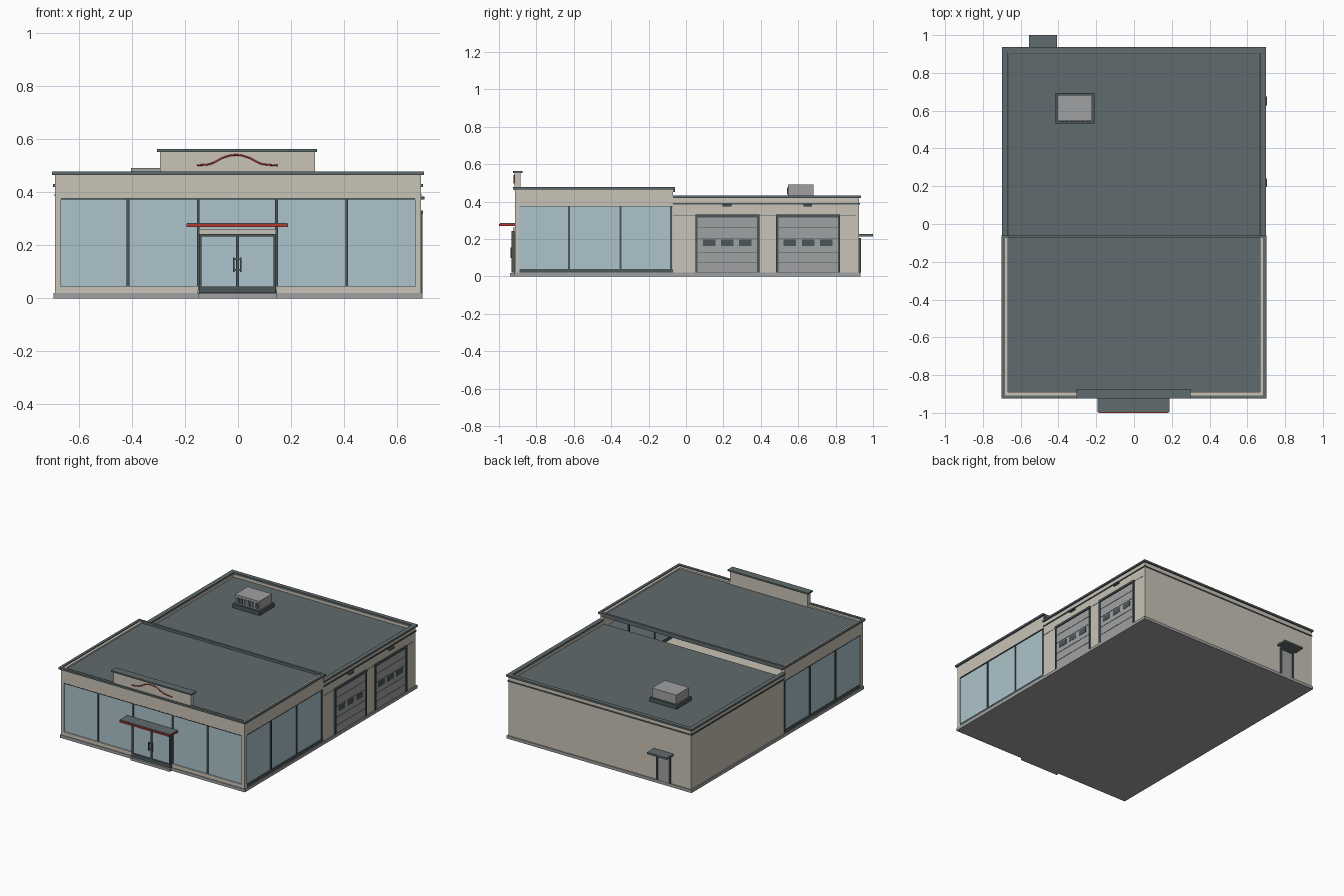
import bpy, bmesh, math
from mathutils import Vector


def material(name, rgb):
    m = bpy.data.materials.new(name)
    lin = [(c / 255 / 12.92) if c < 10 else ((c / 255 + 0.055) / 1.055) ** 2.4 for c in rgb]
    m.diffuse_color = (*lin, 1)
    return m


WALL = material("warm beige", (201, 195, 182))
GLASS = material("pale blue glass", (172, 196, 204))
SLATE = material("slate roof", (96, 107, 109))
DARK = material("dark frame", (76, 87, 89))
GREY = material("light grey", (160, 161, 162))
RED = material("red", (178, 58, 46))


def boxes(name, mat, spans):
    """One object made of boxes given as (x0, x1, y0, y1, z0, z1)."""
    bm = bmesh.new()
    for x0, x1, y0, y1, z0, z1 in spans:
        vs = bmesh.ops.create_cube(bm, size=1)["verts"]
        for v in vs:
            v.co = Vector((x0 if v.co.x < 0 else x1,
                           y0 if v.co.y < 0 else y1,
                           z0 if v.co.z < 0 else z1))
    me = bpy.data.meshes.new(name)
    bm.to_mesh(me)
    bm.free()
    me.materials.append(mat)
    ob = bpy.data.objects.new(name, me)
    bpy.context.collection.objects.link(ob)
    return ob


def both(spans):
    """Repeat boxes mirrored across x = 0."""
    return spans + [(-b, -a, *r) for a, b, *r in spans]


def ring(x, y0, y1, w, z0, z1, rear=True):
    """Boxes forming a rectangular rim of width w."""
    out = both([(x - w, x, y0, y1, z0, z1)]) + [(w - x, x - w, y0, y0 + w, z0, z1)]
    if rear:
        out.append((w - x, x - w, y1 - w, y1, z0, z1))
    return out


FX, FY, MID, BY = 0.69, -0.915, -0.07, 0.93   # half width, front, split and back

# Foundation and entrance step
boxes("foundation", GREY, [(-0.695, 0.695, -0.92, BY + 0.003, 0, 0.02)])
boxes("entrance_step", GREY, [(-0.15, 0.145, -0.94, -0.92, 0, 0.018)])
boxes("showroom_floor", WALL, [(-0.67, 0.67, -0.89, MID, 0.02, 0.022)])

# Showroom walls: fascia, corner posts and front sills
boxes("showroom_fascia", WALL,
      both([(0.667, FX, FY, MID, 0.377, 0.472)]) + [(-0.667, 0.667, FY, FY + 0.025, 0.377, 0.472)])
boxes("corner_posts", WALL, both([(0.667, FX, FY, -0.89, 0.02, 0.377)]))
boxes("front_sills", WALL, [(-0.667, -0.15, FY, -0.895, 0.02, 0.045),
                            (0.145, 0.667, FY, -0.895, 0.02, 0.045)])
boxes("side_sills", DARK, both([(0.672, 0.69, -0.89, MID, 0.02, 0.04)]))

# Showroom glazing
boxes("front_glass", GLASS, [(-0.667, -0.15, -0.908, -0.9, 0.045, 0.377),
                             (0.145, 0.667, -0.908, -0.9, 0.045, 0.377),
                             (-0.15, 0.145, -0.908, -0.9, 0.26, 0.377)])
boxes("side_glass", GLASS, both([(0.675, 0.684, -0.89, MID, 0.04, 0.377)]))
boxes("front_mullions", DARK,
      [(x - 0.005, x + 0.005, -0.914, -0.895, 0.03, 0.377) for x in (-0.415, -0.15, 0.145, 0.41)])
boxes("side_mullions", DARK,
      both([(0.67, 0.689, y - 0.006, y + 0.006, 0.03, 0.377) for y in (-0.625, -0.35, -0.08)]))
boxes("window_head_trim", DARK, both([(0.67, 0.691, -0.89, MID, 0.373, 0.378)])
      + [(-0.667, 0.667, -0.916, -0.895, 0.373, 0.378)])

# Showroom roof and its cap, open above the lower roof behind
boxes("showroom_roof", SLATE, [(-0.67, 0.67, -0.89, -0.06, 0.452, 0.462)])
boxes("showroom_cap", SLATE, ring(0.702, -0.925, -0.06, 0.018, 0.465, 0.478, False)
      + [(-0.684, 0.684, -0.075, -0.06, 0.452, 0.478)])

# Raised panel above the entrance
boxes("raised_panel", WALL, [(-0.294, 0.29, -0.918, -0.884, 0.46, 0.554)])
boxes("raised_panel_cap", SLATE, [(-0.305, 0.298, -0.925, -0.873, 0.553, 0.563)])

# Curved red trim on the raised panel
cu = bpy.data.curves.new("curved_trim", "CURVE")
cu.dimensions = "3D"
cu.bevel_depth = 0.0035
cu.bevel_resolution = 1
cu.resolution_u = 5
sp = cu.splines.new("BEZIER")
path = [(-0.155, 0.502), (-0.105, 0.507), (-0.05, 0.533), (-0.005, 0.541),
        (0.04, 0.531), (0.085, 0.509), (0.15, 0.501)]
sp.bezier_points.add(len(path) - 1)
for p, (x, z) in zip(sp.bezier_points, path):
    p.co = (x, -0.919, z)
    p.handle_left_type = p.handle_right_type = "AUTO"
cu.materials.append(RED)
bpy.context.collection.objects.link(bpy.data.objects.new("curved_trim", cu))

# Entrance: canopy, frame, two glass doors and handles
boxes("entrance_canopy", SLATE, [(-0.192, 0.187, -0.995, FY, 0.272, 0.285)])
boxes("canopy_red_edge", RED, [(-0.188, 0.183, -1.0, -0.994, 0.27, 0.281)]
      + [(a, a + 0.004, -0.994, FY, 0.27, 0.281) for a in (-0.194, 0.185)])
boxes("entrance_header", WALL, [(-0.148, 0.143, -0.925, -0.895, 0.243, 0.262)])
frame = [(-0.148, -0.138, -0.932, -0.9, 0.02, 0.243), (0.133, 0.143, -0.932, -0.9, 0.02, 0.243),
         (-0.138, 0.133, -0.932, -0.9, 0.234, 0.243), (-0.008, 0.003, -0.93, -0.9, 0.02, 0.234),
         (-0.138, 0.133, -0.93, -0.9, 0.02, 0.045)]
boxes("entrance_frame", DARK, frame)
boxes("entrance_door_glass", GLASS, [(-0.138, 0.133, -0.922, -0.912, 0.045, 0.234)])
boxes("door_handles", DARK, [(x - 0.003, x + 0.003, -0.938, -0.93, 0.1, 0.155)
                             for x in (-0.016, 0.011)]
      + [(min(x, e), max(x, e), -0.933, -0.926, z, z + 0.005)
         for x, e in ((-0.016, -0.005), (0.011, 0.0)) for z in (0.105, 0.145)])

# Workshop walls and parapet
boxes("workshop_walls", WALL, both([(0.665, 0.687, MID, BY - 0.004, 0.02, 0.422)])
      + [(-0.665, 0.665, 0.903, BY - 0.004, 0.02, 0.422)])
boxes("partition_wall", WALL, [(-0.665, 0.665, MID, MID + 0.01, 0.02, 0.395)])
boxes("workshop_roof", SLATE, [(-0.665, 0.665, MID, 0.905, 0.393, 0.403)])
boxes("workshop_cap", SLATE, both([(0.668, 0.698, MID, BY + 0.006, 0.42, 0.432)])
      + [(-0.668, 0.668, 0.908, BY + 0.006, 0.42, 0.432)])
boxes("parapet_band", DARK, both([(0.68, 0.692, MID, BY, 0.386, 0.394)])
      + [(-0.68, 0.68, 0.92, BY, 0.386, 0.394)])

# Garage doors on the right side
for i, y0 in enumerate((0.05, 0.482), 1):
    y1 = y0 + 0.342
    boxes(f"garage_frame_{i}", DARK, [(0.68, 0.696, y0, y0 + 0.012, 0.02, 0.33),
                                      (0.68, 0.696, y1 - 0.012, y1, 0.02, 0.33),
                                      (0.68, 0.697, y0, y1, 0.318, 0.332)])
    rows = [0.022, 0.075, 0.13, 0.205, 0.262, 0.318]
    boxes(f"garage_panels_{i}", GREY, [(0.68, 0.691, y0 + 0.012, y1 - 0.012, a + 0.0015, b - 0.0015)
                                       for a, b in zip(rows, rows[1:])])
    boxes(f"panel_gaps_{i}", DARK, [(0.68, 0.689, y0 + 0.012, y1 - 0.012, 0.02, 0.32)])
    boxes(f"garage_windows_{i}", DARK, [(0.688, 0.693, y0 + d, y0 + d + 0.067, 0.163, 0.197)
                                        for d in (0.04, 0.137, 0.234)])
    # Wall lamp above each door
    boxes(f"wall_lamp_{i}", DARK, [(0.685, 0.704, y0 + 0.145, y0 + 0.192, 0.373, 0.384)])
boxes("wall_seam", DARK, [(0.685, 0.688, a, b, 0.324, 0.327)
                          for a, b in ((MID, 0.05), (0.392, 0.482), (0.824, 0.905))])

# Back door and its canopy
boxes("back_door", GREY, [(-0.525, -0.44, 0.92, 0.931, 0.02, 0.195)])
boxes("back_door_frame", DARK, [(-0.535, -0.525, 0.92, 0.935, 0.02, 0.205),
                                (-0.44, -0.43, 0.92, 0.935, 0.02, 0.205),
                                (-0.525, -0.44, 0.92, 0.935, 0.195, 0.205)])
boxes("back_canopy", SLATE, [(-0.556, -0.407, 0.92, 1.0, 0.214, 0.226)])

# Rooftop air unit on a dark curb, louvres on its front
boxes("air_unit_curb", DARK, [(-0.416, -0.21, 0.533, 0.694, 0.4, 0.43)])
boxes("air_unit", GREY, [(-0.404, -0.222, 0.545, 0.682, 0.43, 0.492)])
boxes("air_unit_louvres", DARK, [(-0.39 + k * 0.028, -0.372 + k * 0.028, 0.541, 0.546, 0.438, 0.476)
                                 for k in range(6)])

# Interior counter seen through the gap under the upper roof
boxes("counter", DARK, [(-0.05, 0.2, -0.5, -0.42, 0.022, 0.1)])
